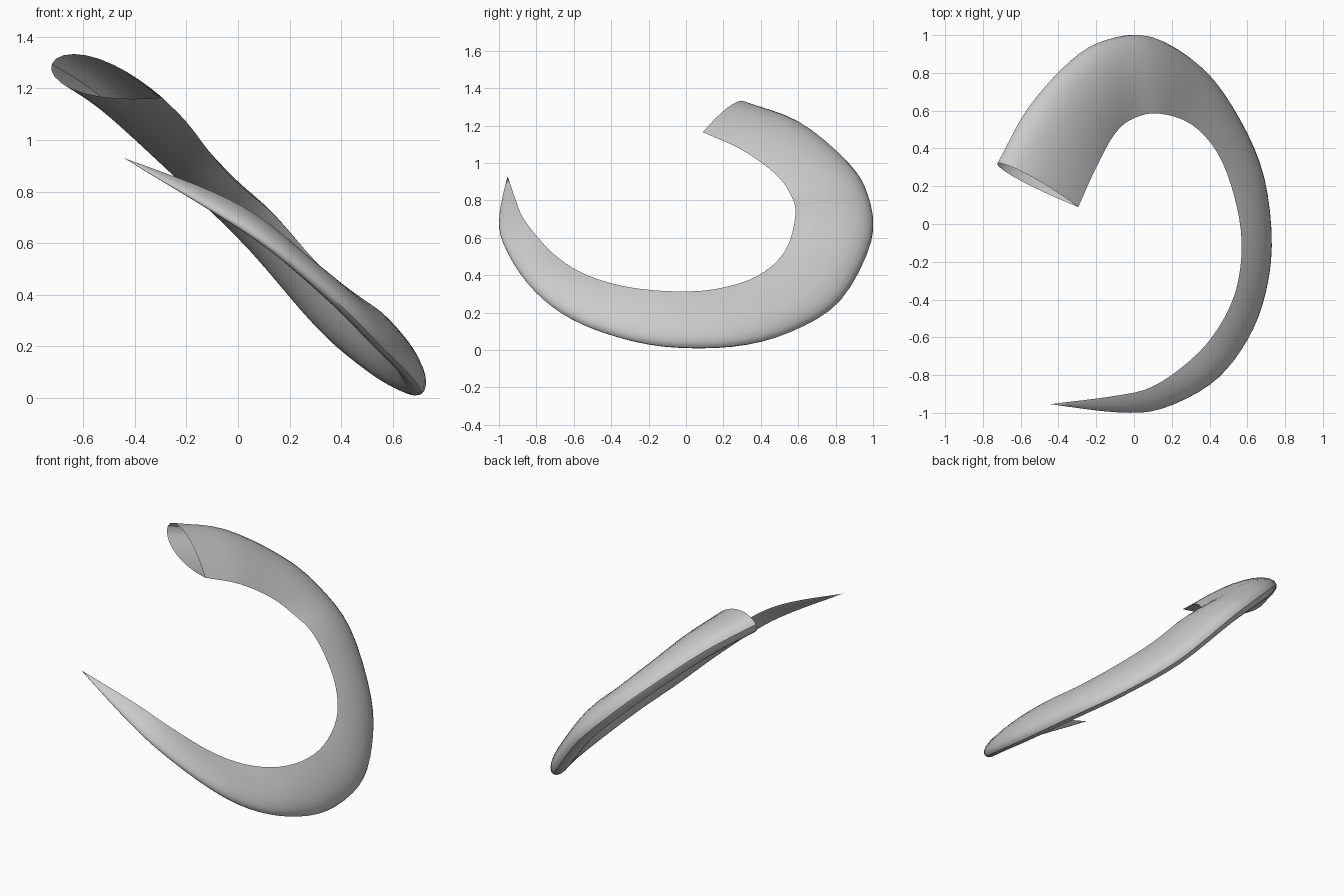
import bpy, bmesh, math
from mathutils import Vector

if "Cube" in bpy.data.objects:
    bpy.data.objects.remove(bpy.data.objects["Cube"])

# Horn stations: sharp inner edge point, rounded outer edge point
STATIONS = [
    ((-.295, .09, 1.165), (-.722, .322, 1.295)),
    ((-.20, .30, 1.07), (-.56, .615, 1.19)),
    ((-.10, .48, .94), (-.335, .865, .99)),
    ((0, .56, .83), (-.145, .975, .81)),
    ((.13, .585, .72), (.08, .99, .58)),
    ((.30, .53, .53), (.345, .825, .265)),
    ((.44, .38, .395), (.54, .555, .095)),
    ((.53, .15, .325), (.67, .25, .02)),
    ((.57, -.10, .315), (.712, -.12, .02)),
    ((.54, -.35, .345), (.665, -.43, .09)),
    ((.44, -.56, .415), (.555, -.67, .20)),
    ((.30, -.72, .525), (.395, -.85, .36)),
    ((.10, -.86, .69), (.14, -.977, .57)),
    ((-.10, -.91, .80), (-.09, -.995, .72)),
    ((-.44, -.953, .93), (-.441, -.955, .928)),
]
STEPS, SIDES, FATNESS = 4, 24, 0.19


def smooth_path(points):
    """Catmull-Rom samples through the points."""
    p = [Vector(q) for q in points]
    p = [2 * p[0] - p[1]] + p + [2 * p[-1] - p[-2]]
    out = []
    for i in range(1, len(p) - 2):
        a, b, c, d = p[i - 1:i + 3]
        for k in range(STEPS):
            t = k / STEPS
            out.append(0.5 * (2 * b + (c - a) * t + (2 * a - 5 * b + 4 * c - d) * t ** 2
                              + (3 * b - a - 3 * c + d) * t ** 3))
    return out + [p[-2]]


inner = smooth_path([s[0] for s in STATIONS])
outer = smooth_path([s[1] for s in STATIONS])
mid = [(a + b) / 2 for a, b in zip(inner, outer)]

# Teardrop rings, open at the wide end
bm = bmesh.new()
rings = []
n = len(mid)
for i in range(n - 1):
    chord = outer[i] - inner[i]
    tangent = mid[i + 1] - mid[max(i - 1, 0)]
    normal = chord.cross(tangent).normalized()
    ring = []
    for k in range(SIDES):
        a = 2 * math.pi * k / SIDES
        along = (1 - math.cos(a)) / 2
        side = FATNESS * chord.length * math.sin(a) * math.sin(a / 2)
        ring.append(bm.verts.new(inner[i] + chord * along + normal * side))
    rings.append(ring)
for r, s in zip(rings, rings[1:]):
    for k in range(SIDES):
        j = (k + 1) % SIDES
        bm.faces.new((r[k], r[j], s[j], s[k]))

# Pointed tip
tip = bm.verts.new(mid[-1])
for k in range(SIDES):
    bm.faces.new((rings[-1][k], rings[-1][(k + 1) % SIDES], tip))
bmesh.ops.recalc_face_normals(bm, faces=bm.faces)

mesh = bpy.data.meshes.new("curved_horn")
bm.to_mesh(mesh)
bm.free()
horn = bpy.data.objects.new("curved_horn", mesh)
bpy.context.collection.objects.link(horn)
bpy.context.view_layer.objects.active = horn
horn.select_set(True)
bpy.ops.object.shade_smooth_by_angle(angle=math.radians(35))
